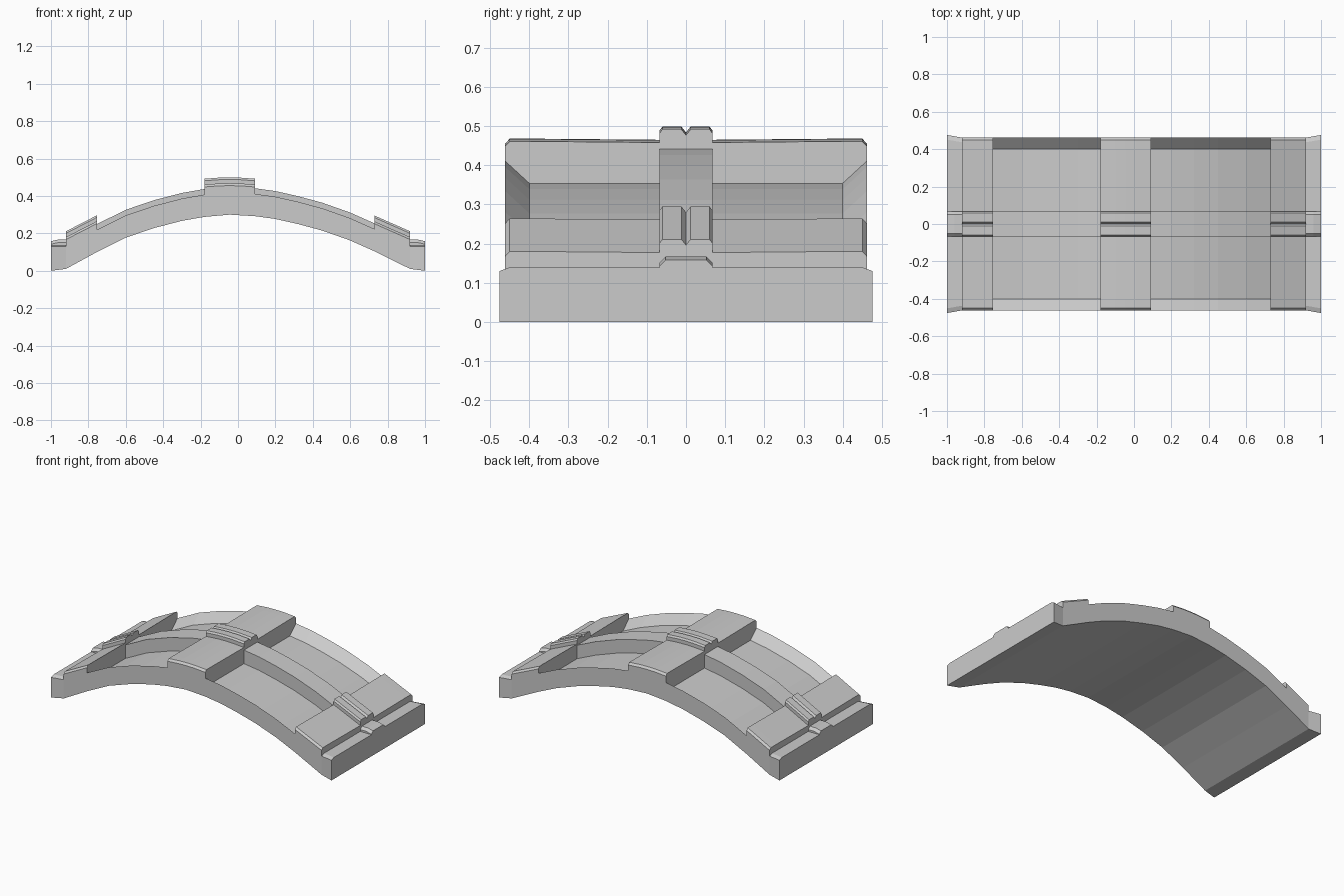
import bpy, bmesh

if "Cube" in bpy.data.objects:
    bpy.data.objects.remove(bpy.data.objects["Cube"])

# Underside curve of the arch (x, z)
ARCH = [(-1, 0), (-.92, .01), (-.755, .10), (-.6, .177), (-.45, .228), (-.3, .267), (-.18, .288),
        (-.045, .3), (.09, .292), (.2, .277), (.32, .25), (.45, .215), (.6, .162), (.73, .104),
        (.92, .01), (1, 0)]


def lerp(points, x):
    for (x0, z0), (x1, z1) in zip(points, points[1:]):
        if x0 <= x <= x1:
            return z0 + (z1 - z0) * (x - x0) / (x1 - x0)
    return points[-1][1]


def section(x, half):
    """Mirror a half profile (outer bottom to middle) into a full ring."""
    left = [(-y, z) for y, z in reversed(half[:-1])]
    return [(x, y, z) for y, z in half + left]


def panel(x):
    # recessed bay: sloped rim, sunken floor, raised middle strip
    b = lerp(ARCH, x)
    rim, floor, strip = b + .119, b + .062, b + .149
    return section(x, [(.462, b), (.462, rim), (.462, rim), (.40, floor), (.068, floor),
                       (.068, strip), (.068, strip), (.012, strip), (0, strip)])


def rib(x, top):
    # raised cross rib with chamfered ends and a grooved clasp in the middle
    b = lerp(ARCH, x)
    return section(x, [(.462, b), (.462, top - .013), (.45, top), (.40, top), (.068, top - .003),
                       (.068, top + .02), (.06, top + .031), (.012, top + .031), (0, top + .016)])


def end(x, clasp):
    # flared end bar with a small chamfered clasp
    b = lerp(ARCH, x)
    y = .462 + .014 * (abs(x) - .92) / .08
    return section(x, [(y, b), (y, .13), (y - .025, .139), (.40, .139), (.068, .139),
                       (.068, clasp - .016), (.052, clasp), (.012, clasp), (0, clasp)])


# Stations along the length; a repeated x makes a vertical step
rings = [end(-1, .158), end(-.96, .167), end(-.92, .167)]
rings += [rib(-.92, .18), rib(-.755, .265)]
rings += [panel(x) for x in (-.755, -.6, -.45, -.3, -.18)]
rings += [rib(-.18, .461), rib(-.1, .467), rib(-.045, .468), rib(.01, .467), rib(.09, .461)]
rings += [panel(x) for x in (.09, .2, .32, .45, .6, .73)]
rings += [rib(.73, .264), rib(.92, .18)]
rings += [end(.92, .167), end(.96, .167), end(1, .158)]

# Loft the rings into one clean shell
bm = bmesh.new()
loops = [[bm.verts.new(p) for p in r] for r in rings]
n = len(loops[0])
for a, b in zip(loops, loops[1:]):
    for i in range(n):
        j = (i + 1) % n
        bm.faces.new((a[i], a[j], b[j], b[i]))
bm.faces.new(loops[0])
bm.faces.new(loops[-1][::-1])
bmesh.ops.remove_doubles(bm, verts=bm.verts[:], dist=.0002)
bmesh.ops.dissolve_degenerate(bm, edges=bm.edges[:], dist=.0002)
bmesh.ops.recalc_face_normals(bm, faces=bm.faces[:])

mesh = bpy.data.meshes.new("arched_plate")
bm.to_mesh(mesh)
bm.free()
obj = bpy.data.objects.new("arched_plate", mesh)
bpy.context.collection.objects.link(obj)
